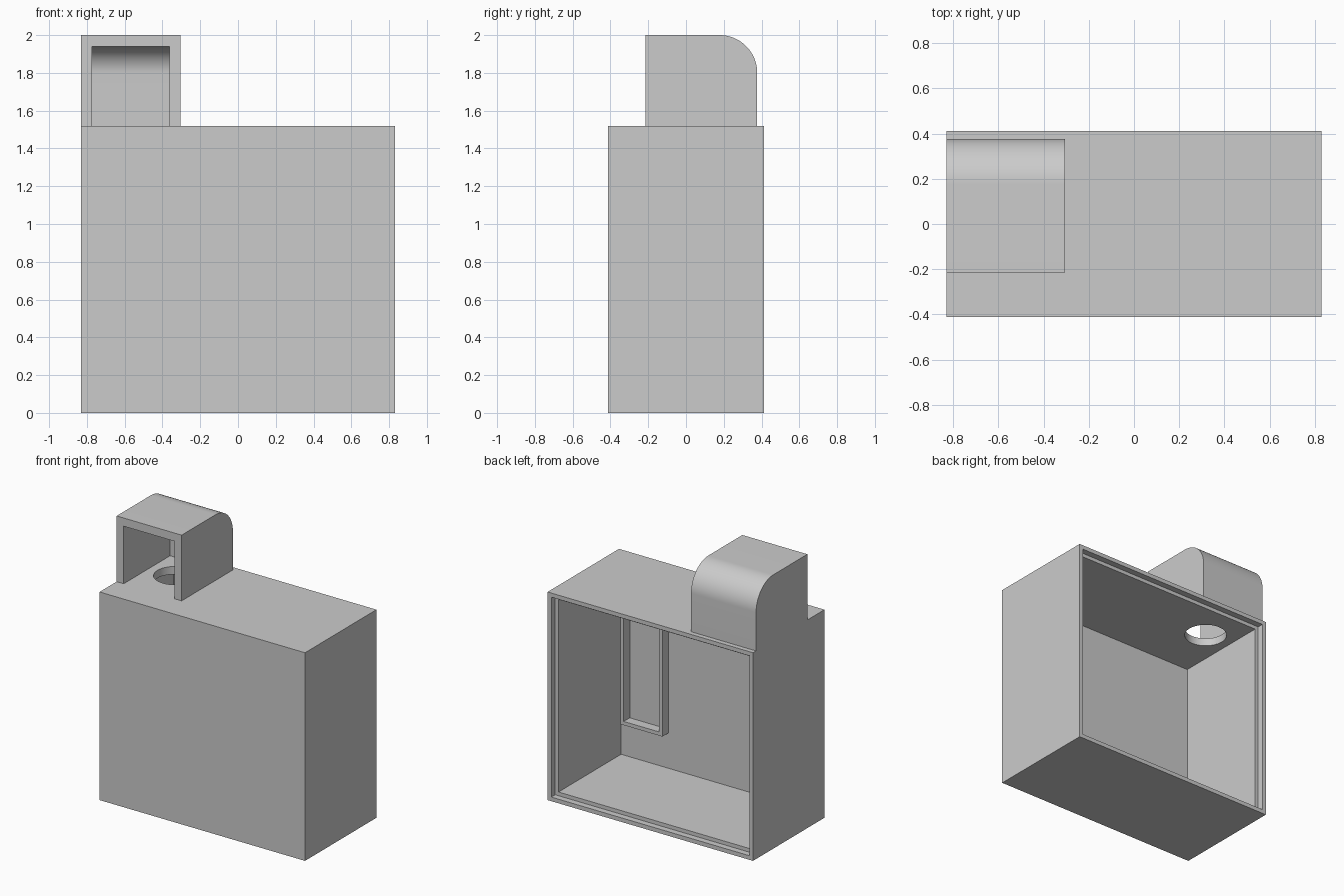
import bpy
import bmesh
from math import cos, sin, pi

if "Cube" in bpy.data.objects:
    bpy.data.objects.remove(bpy.data.objects["Cube"], do_unlink=True)

# Single grey plastic
grey = bpy.data.materials.new("plain_grey")
grey.use_nodes = True
grey.diffuse_color = (0.6, 0.6, 0.6, 1)
grey.node_tree.nodes["Principled BSDF"].inputs["Base Color"].default_value = grey.diffuse_color

W, D, H = 0.83, 0.412, 1.52     # half width, half depth, case height
WALL, RIM, STEP = 0.057, 0.03, 0.045
HOOD_X0, HOOD_X1 = -W, -0.305
HOOD_Y0, HOOD_Y1, TOP = -0.215, 0.377, 2.0


def prism(name, outline, axis, start, end):
    """Extrude a 2D outline along x, y or z."""
    place = {"x": lambda a, b, t: (t, a, b),
             "y": lambda a, b, t: (a, t, b),
             "z": lambda a, b, t: (a, b, t)}[axis]
    bm = bmesh.new()
    low = [bm.verts.new(place(a, b, start)) for a, b in outline]
    high = [bm.verts.new(place(a, b, end)) for a, b in outline]
    bm.faces.new(low)
    bm.faces.new(high)
    for i in range(len(low)):
        j = (i + 1) % len(low)
        bm.faces.new((low[i], low[j], high[j], high[i]))
    bmesh.ops.recalc_face_normals(bm, faces=bm.faces)
    mesh = bpy.data.meshes.new(name)
    bm.to_mesh(mesh)
    bm.free()
    mesh.materials.append(grey)
    obj = bpy.data.objects.new(name, mesh)
    bpy.context.collection.objects.link(obj)
    return obj


def box(name, x, y, z):
    return prism(name, [(x[0], y[0]), (x[1], y[0]), (x[1], y[1]), (x[0], y[1])], "z", *z)


def select(obj):
    bpy.ops.object.select_all(action="DESELECT")
    obj.select_set(True)
    bpy.context.view_layer.objects.active = obj


def cut(obj, cutter):
    select(obj)
    mod = obj.modifiers.new("cut", "BOOLEAN")
    mod.operation, mod.solver, mod.object = "DIFFERENCE", "EXACT", cutter
    bpy.ops.object.modifier_apply(modifier=mod.name)
    bpy.data.objects.remove(cutter, do_unlink=True)


def smooth(obj):
    select(obj)
    bpy.ops.object.shade_smooth_by_angle(angle=pi / 6)


def hood_profile(y0, y1, z0, z1, radius, steps=24):
    """Side outline with a rounded upper back corner."""
    arc = [(y1 - radius + radius * cos(i * pi / 2 / steps),
            z1 - radius + radius * sin(i * pi / 2 / steps)) for i in range(steps + 1)]
    return [(y0, z0), (y1, z0)] + arc + [(y0, z1)]


# Case: open at the back, with a stepped lip for a lid
case = box("case", (-W, W), (-D, D), (0, H))
cut(case, box("cavity", (WALL - W, W - WALL), (WALL - D, D + 0.1), (WALL, H - WALL)))
cut(case, box("lid_step", (RIM - W, W - RIM), (D - STEP, D + 0.1), (RIM, H - RIM)))

# Round hole through the roof, beneath the hood
hx, hy, hr = (HOOD_X0 + HOOD_X1) / 2, 0.085, 0.143
circle = [(hx + hr * cos(i * pi / 32), hy + hr * sin(i * pi / 32)) for i in range(64)]
cut(case, prism("hole", circle, "z", H - 0.2, H + 0.2))
smooth(case)

# Hood: hollow, open at the front and onto the roof
hood = prism("hood", hood_profile(HOOD_Y0, HOOD_Y1, H, TOP, 0.2), "x", HOOD_X0, HOOD_X1)
inner = hood_profile(HOOD_Y0 - 0.1, HOOD_Y1 - WALL, H - 0.1, TOP - WALL - 0.003, 0.143)
cut(hood, prism("hood_space", inner, "x", HOOD_X0 + WALL, HOOD_X1 - WALL))
smooth(hood)

# U-shaped holder on the inside of the front wall
x0, x1, base, t = 0.39, 0.73, 0.315, 0.027
roof = H - WALL
holder = prism("inner_holder", [(x0, roof), (x0, base), (x1, base), (x1, roof),
                                (x1 - t, roof), (x1 - t, base + t),
                                (x0 + t, base + t), (x0 + t, roof)],
               "y", WALL - D, WALL - D + 0.07)
